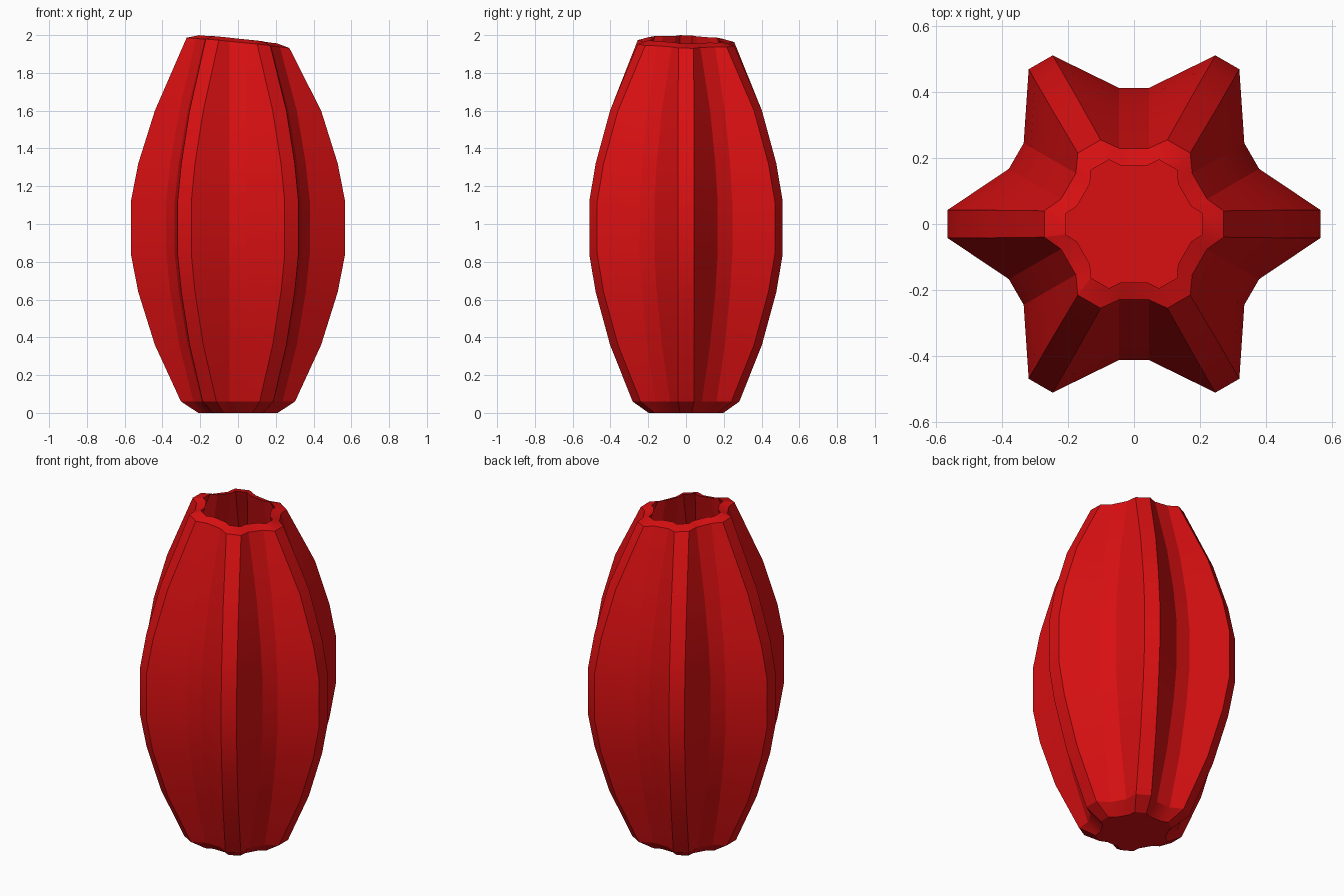
import bpy, bmesh
from math import pi, cos, sin, radians
from mathutils import Vector, Matrix

cube = bpy.data.objects.get("Cube")
if cube:
    bpy.data.objects.remove(cube, do_unlink=True)

RED = (0.70, 0.005, 0.006, 1.0)
red = bpy.data.materials.new("glossy red")
red.use_nodes = True
red.diffuse_color = RED
red.node_tree.nodes["Principled BSDF"].inputs["Base Color"].default_value = RED

LOBES = 6


def valley(tip):
    """Valley radius that belongs to a given ridge radius."""
    return 0.232 + 0.626 * (tip - 0.278)


def star_ring(bm, z, tip, dip, tip_half, dip_half, tilt=(0, 0)):
    """One star-shaped cross-section with blunt ridges and flat valleys."""
    ring = []
    for i in range(LOBES):
        for turn, r, half in ((0, tip, tip_half), (pi / LOBES, dip, dip_half)):
            rot = Matrix.Rotation(2 * pi * i / LOBES + turn, 3, 'Z')
            for side in (-half, half):
                p = rot @ Vector((r, side, 0))
                p.z = z + tilt[0] * p.x + tilt[1] * p.y
                ring.append(bm.verts.new(p))
    return ring


def bridge(bm, a, b):
    n = len(a)
    for i in range(n):
        j = (i + 1) % n
        bm.faces.new((a[i], a[j], b[j], b[i]))


bm = bmesh.new()

# Outer wall from the foot up: height and ridge radius
outer = [(0.06, 0.302), (0.36, 0.44), (0.64, 0.528), (0.84, 0.567),
         (1.12, 0.567), (1.32, 0.528), (1.60, 0.44)]
rings = [star_ring(bm, 0, 0.21, 0.18, 0.032, 0.038)]
rings += [star_ring(bm, z, t, valley(t), 0.042, 0.045) for z, t in outer]

# Slanted rim: outer edge, then the raised inner lip
rings.append(star_ring(bm, 1.958, 0.272, 0.23, 0.04, 0.045, (-0.1, -0.02)))
rings.append(star_ring(bm, 1.977, 0.207, 0.177, 0.032, 0.04, (-0.105, -0.025)))

# Inner wall back down to the floor
for z, t in reversed(outer):
    rings.append(star_ring(bm, max(z, 0.07), t - 0.07, valley(t) - 0.055, 0.02, 0.042))

for a, b in zip(rings, rings[1:]):
    bridge(bm, a, b)
bm.faces.new(list(reversed(rings[0])))   # underside
bm.faces.new(rings[-1])                  # inside floor
bmesh.ops.recalc_face_normals(bm, faces=bm.faces)

mesh = bpy.data.meshes.new("fluted_vase")
bm.to_mesh(mesh)
bm.free()
vase = bpy.data.objects.new("fluted_vase", mesh)
mesh.materials.append(red)
bpy.context.collection.objects.link(vase)

# Smooth along the height, crisp along the ridges
bpy.ops.object.select_all(action='DESELECT')
vase.select_set(True)
bpy.context.view_layer.objects.active = vase
bpy.ops.object.shade_smooth_by_angle(angle=radians(20))
